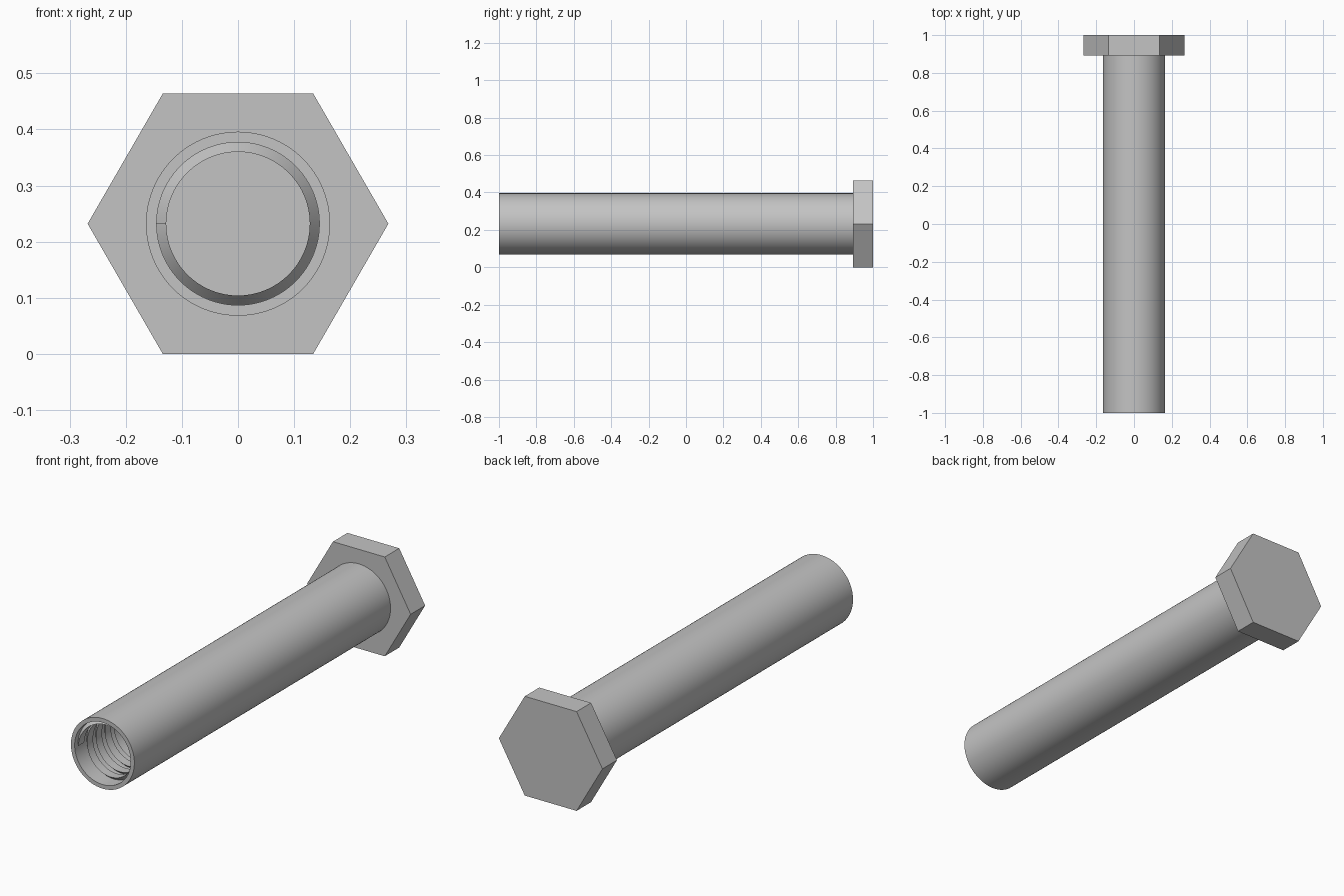
import bpy, bmesh
from math import cos, sin, pi, radians

if "Cube" in bpy.data.objects:
    bpy.data.objects.remove(bpy.data.objects["Cube"])

AXIS_Z = 0.232

steel = bpy.data.materials.new("grey_steel")
steel.use_nodes = True
colour = (0.55, 0.55, 0.55, 1)
steel.diffuse_color = colour
steel.node_tree.nodes["Principled BSDF"].inputs["Base Color"].default_value = colour


def point(radius, angle, y):
    return (radius * cos(angle), y, AXIS_Z + radius * sin(angle))


def finish(bm, name):
    bmesh.ops.recalc_face_normals(bm, faces=bm.faces)
    mesh = bpy.data.meshes.new(name)
    bm.to_mesh(mesh)
    bm.free()
    mesh.materials.append(steel)
    obj = bpy.data.objects.new(name, mesh)
    bpy.context.collection.objects.link(obj)
    bpy.ops.object.select_all(action='DESELECT')
    obj.select_set(True)
    bpy.context.view_layer.objects.active = obj
    bpy.ops.object.shade_smooth_by_angle(angle=radians(30))
    return obj


def loft(bm, rings, closed):
    """Bridge successive vertex rings and cap both ends."""
    n = len(rings[0])
    for a, b in zip(rings, rings[1:]):
        for i in range(n):
            j = (i + 1) % n
            bm.faces.new((a[i], a[j], b[j], b[i]))
    if closed:
        bm.faces.new(rings[0])
        bm.faces.new(rings[-1])


def turned(name, profile, sides):
    """Turn a (radius, y) profile around the bolt axis."""
    bm = bmesh.new()
    rings = [[bm.verts.new(point(r, 2 * pi * i / sides, y)) for i in range(sides)]
             for r, y in profile]
    loft(bm, rings, True)
    return finish(bm, name)


def coil(name, section, start, pitch, turns, steps):
    """Sweep a (radius, y offset) section along a helix inside the bore."""
    bm = bmesh.new()
    rings = []
    for k in range(int(turns * steps) + 1):
        t = k / steps
        rings.append([bm.verts.new(point(r, pi - 2 * pi * t, start + pitch * t + dy))
                      for r, dy in section])
    loft(bm, rings, True)
    return finish(bm, name)


# Hexagonal head
turned("hex_head", [(0.268, 0.893), (0.268, 1.0)], 6)

# Hollow shank with a blind bore
turned("shank", [(0.164, 0.893), (0.164, -1.0), (0.145, -1.0), (0.145, 0.88)], 96)

# Thread lining the bore
coil("inner_thread", [(0.128, -0.022), (0.1455, 0.0), (0.128, 0.022)],
     start=-0.976, pitch=0.066, turns=27, steps=64)
